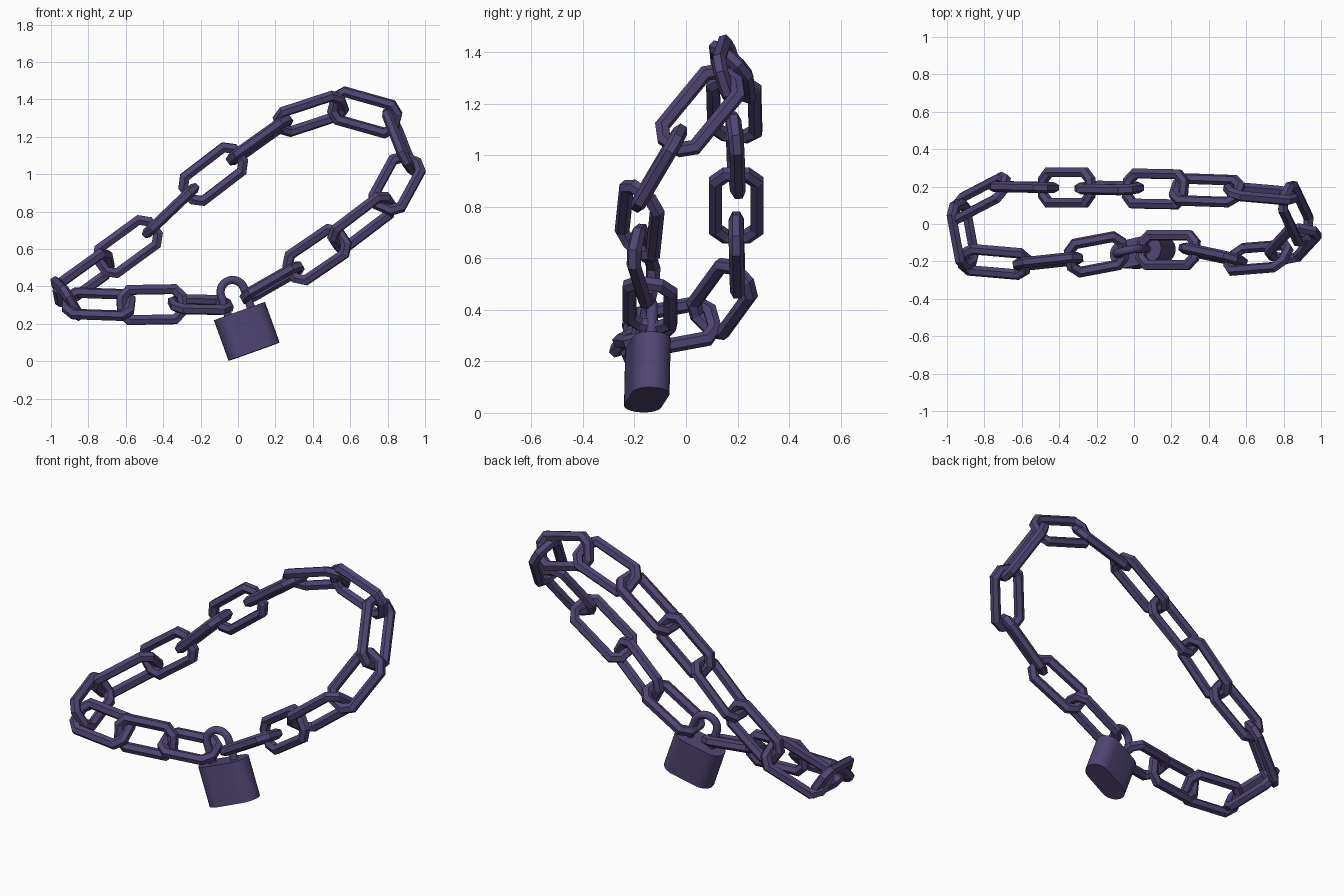
import bpy, bmesh, math
from mathutils import Vector

if "Cube" in bpy.data.objects:
    bpy.data.objects.remove(bpy.data.objects["Cube"])

mat = bpy.data.materials.new("dark_purple_metal")
mat.diffuse_color = (0.08, 0.06, 0.17, 1)
mat.use_nodes = True
mat.node_tree.nodes["Principled BSDF"].inputs["Base Color"].default_value = mat.diffuse_color


def make_object(name, bm):
    bmesh.ops.recalc_face_normals(bm, faces=bm.faces)
    me = bpy.data.meshes.new(name)
    bm.to_mesh(me)
    bm.free()
    me.materials.append(mat)
    ob = bpy.data.objects.new(name, me)
    bpy.context.collection.objects.link(ob)
    return ob


def tube(name, points, normal, radius, sides, closed):
    """Mitred tube along a flat path lying in the plane with this normal."""
    bm = bmesh.new()
    rings, n = [], len(points)
    for i, p in enumerate(points):
        a = points[i - 1] if closed or i > 0 else p
        b = points[(i + 1) % n] if closed or i < n - 1 else p
        d1, d2 = (p - a).normalized(), (b - p).normalized()
        side = normal.cross(d1 + d2).normalized()
        stretch = 1 / max(normal.cross(d2 if d2.length else d1).dot(side), 0.3)
        ring = []
        for k in range(sides):
            t = 2 * math.pi * (k + 0.5) / sides
            ring.append(bm.verts.new(p + side * radius * stretch * math.cos(t)
                                     + normal * radius * math.sin(t)))
        rings.append(ring)
    for i in range(n if closed else n - 1):
        r, s = rings[i], rings[(i + 1) % n]
        for k in range(sides):
            j = (k + 1) % sides
            bm.faces.new((r[k], r[j], s[j], s[k]))
    if not closed:
        bm.faces.new(rings[0])
        bm.faces.new(rings[-1])
    return make_object(name, bm)


# Points where neighbouring links hook together, clockwise from the lock
hooks = [(-.08, -.14, .30), (-.32, -.185, .305), (-.60, -.215, .30), (-.89, -.19, .31),
         (-.94, .08, .36), (-.71, .20, .525), (-.47, .195, .70), (-.25, .195, .91),
         (-.015, .19, 1.09), (.245, .185, 1.275), (.535, .175, 1.37), (.82, .15, 1.29),
         (.91, -.04, 1.06), (.79, -.17, .84), (.54, -.19, .65), (.305, -.14, .49),
         (.06, -.14, .35)]
# Direction across each link
across = [(0, .9, .3), (0, .1, 1), (0, .7, .7), (.5, 0, -.85),
          (.1, .65, -.7), (-.57, 0, .82), (0, 1, 0), (-.63, -.1, .77),
          (0, 1, -.15), (0, -.7, .7), (.27, -.3, .9), (.4, .75, -.62),
          (.86, -.2, -.4), (-.4, -.7, .5), (-.57, .2, .82), (0, 1, -.2)]

# Chain links: long octagons of six-sided bar
BAR, HALF_W, CUT = 0.029, 0.081, 0.04
for i, w in enumerate(across):
    a, b = Vector(hooks[i]), Vector(hooks[i + 1])
    d = (b - a).normalized()
    w = Vector(w)
    w = (w - d * w.dot(d)).normalized()
    mid, h = (a + b) / 2, (b - a).length / 2 + 0.022
    quarter = [(h, HALF_W - CUT), (h - CUT, HALF_W)]
    outline = (quarter + [(-x, y) for x, y in reversed(quarter)]
               + [(-x, -y) for x, y in quarter]
               + [(x, -y) for x, y in reversed(quarter)])
    tube(f"chain_link_{i + 1}", [mid + d * x + w * y for x, y in outline],
         d.cross(w), BAR, 6, True)

# Lock axes: up, sideways, through
up = Vector((-.34, .02, .94)).normalized()
side = Vector((.92, .21, .33))
side = (side - up * side.dot(up)).normalized()
through = up.cross(side)
centre = Vector((.047, -.150, .159))
HALF_H, END_R, STRAIGHT = 0.115, 0.073, 0.074

# Lock body: extruded rounded-end profile
bm = bmesh.new()
profile = []
for s in (1, -1):
    for k in range(13):
        t = math.pi * (k / 12 - 0.5)
        profile.append((s * (STRAIGHT + END_R * math.cos(t)), s * END_R * math.sin(t)))
base = [bm.verts.new(centre - up * HALF_H + side * x + through * y) for x, y in profile]
face = bm.faces.new(base)
res = bmesh.ops.extrude_face_region(bm, geom=[face], use_keep_orig=True)
top = [v for v in res["geom"] if isinstance(v, bmesh.types.BMVert)]
bmesh.ops.translate(bm, verts=top, vec=up * HALF_H * 2)
body = make_object("lock_body", bm)

# Lock shackle: half ring with straight legs
R = 0.066
arc_centre = centre + up * (HALF_H + 0.108)
path = [arc_centre + side * R - up * 0.13]
path += [arc_centre + side * R * math.cos(math.pi * k / 14) + up * R * math.sin(math.pi * k / 14)
         for k in range(15)]
path.append(arc_centre - side * R - up * 0.13)
shackle = tube("lock_shackle", path, through, 0.022, 12, False)

# Smooth the lock, keep the links faceted
for ob in (body, shackle):
    bpy.ops.object.select_all(action='DESELECT')
    ob.select_set(True)
    bpy.context.view_layer.objects.active = ob
    bpy.ops.object.shade_smooth_by_angle(angle=math.radians(35))
